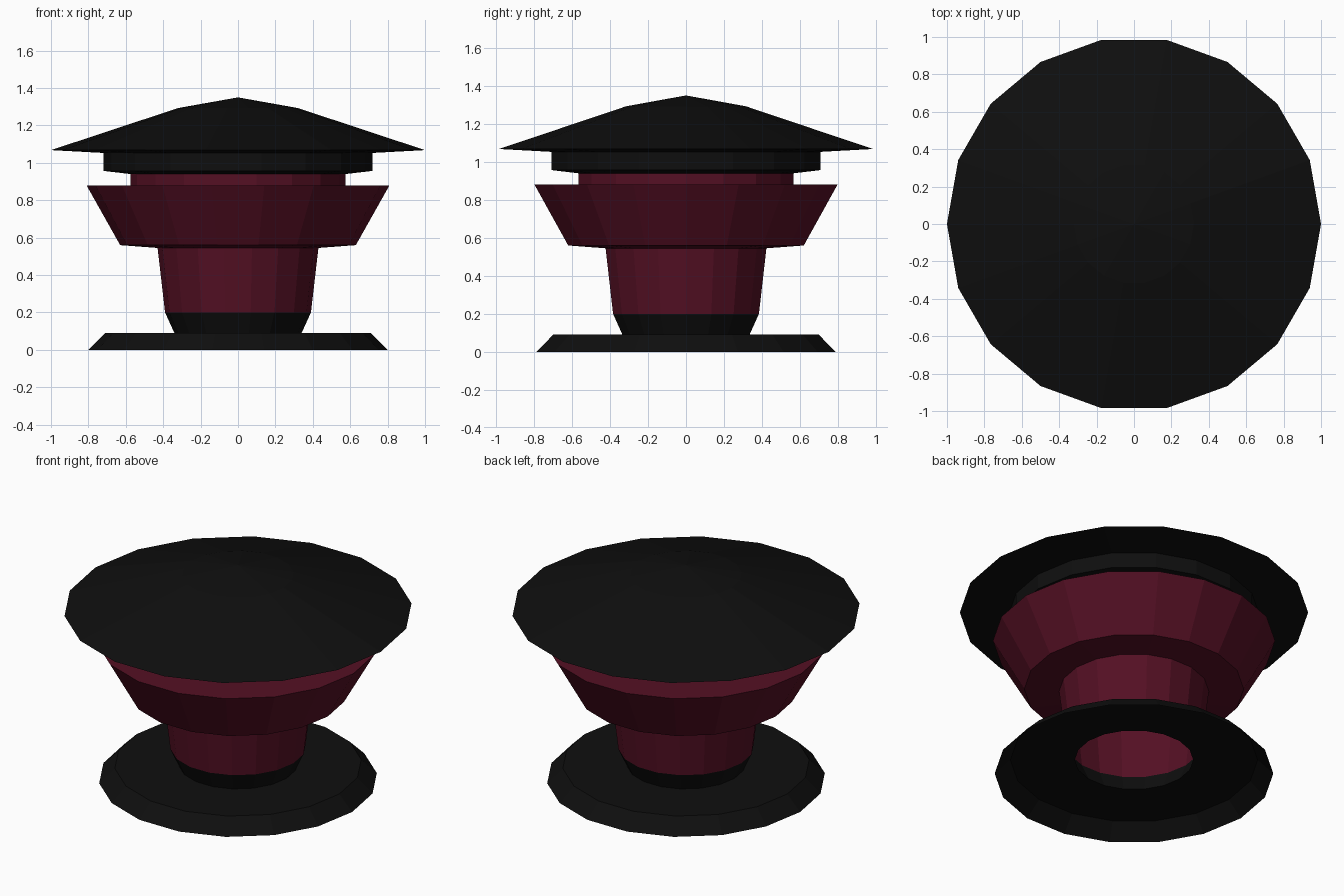
import bpy, bmesh
from math import cos, sin, tau

SIDES = 18

cube = bpy.data.objects.get("Cube")
if cube:
    bpy.data.objects.remove(cube, do_unlink=True)


def make_material(name, color):
    mat = bpy.data.materials.new(name)
    mat.use_nodes = True
    mat.diffuse_color = color
    mat.node_tree.nodes["Principled BSDF"].inputs["Base Color"].default_value = color
    return mat


def lathe(name, profile, mat):
    """Revolve (radius, height) points, listed from the bottom up, into a flat-faced shell."""
    bm = bmesh.new()
    rings = []
    for r, z in profile:
        if r == 0:
            rings.append([bm.verts.new((0, 0, z))] * SIDES)
        else:
            angles = [tau * i / SIDES for i in range(SIDES)]
            rings.append([bm.verts.new((r * cos(a), r * sin(a), z)) for a in angles])
    for low, high in zip(rings, rings[1:]):
        for i in range(SIDES):
            j = (i + 1) % SIDES
            corners = [low[i], low[j], high[j], high[i]]
            bm.faces.new(list(dict.fromkeys(corners)))
    mesh = bpy.data.meshes.new(name)
    bm.to_mesh(mesh)
    bm.free()
    mesh.materials.append(mat)
    obj = bpy.data.objects.new(name, mesh)
    bpy.context.collection.objects.link(obj)
    return obj


black = make_material("black", (0.0045, 0.0045, 0.0045, 1))
burgundy = make_material("burgundy", (0.09, 0.005, 0.0175, 1))

# Hollow foot, open underneath, with its tapered collar
lathe("foot", [(0.8, 0), (0.71, 0.09), (0.34, 0.09)], black)
lathe("foot_collar", [(0.34, 0.09), (0.39, 0.2)], black)

# Burgundy body: stem, flared bowl with a flat top, and narrow throat
lathe("stem", [(0.39, 0.2), (0.43, 0.545)], burgundy)
lathe("bowl", [(0.43, 0.545), (0.63, 0.56), (0.81, 0.88), (0.575, 0.88)], burgundy)
lathe("throat", [(0.575, 0.88), (0.575, 0.94)], burgundy)

# Cap: drum below, wide shallow roof above
lathe("cap_drum", [(0.575, 0.94), (0.72, 0.957), (0.72, 1.053)], black)
lathe("cap_roof", [(0.72, 1.053), (1, 1.068), (0.32, 1.293), (0, 1.35)], black)
